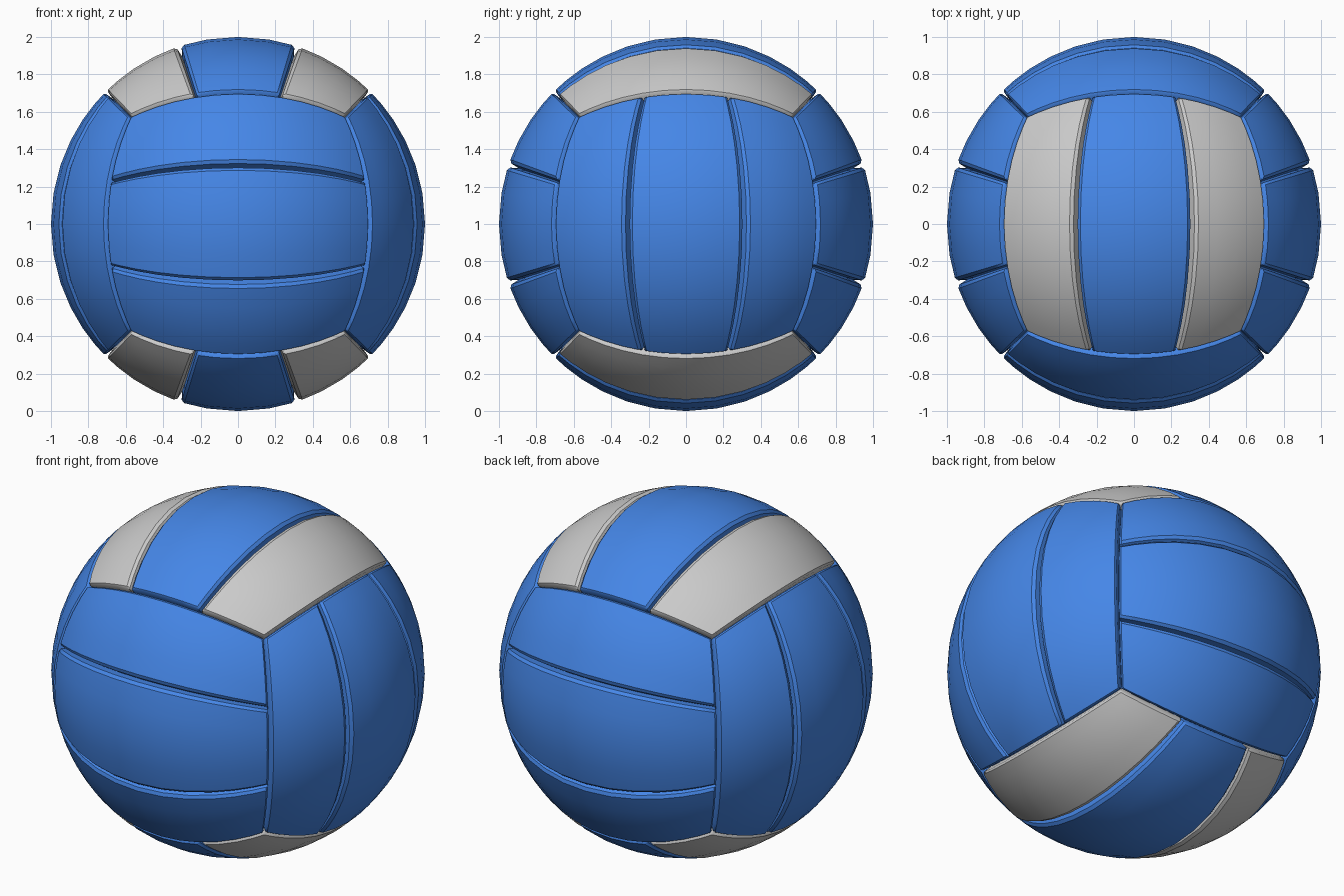
import bpy, bmesh
from mathutils import Vector

if "Cube" in bpy.data.objects:
    bpy.data.objects.remove(bpy.data.objects["Cube"])

blue = bpy.data.materials.new("blue")
blue.diffuse_color = (0.06, 0.24, 0.8, 1)
blue.use_nodes = True
blue.node_tree.nodes["Principled BSDF"].inputs["Base Color"].default_value = blue.diffuse_color

X, Y, Z = Vector((1, 0, 0)), Vector((0, 1, 0)), Vector((0, 0, 1))
RADII = (0.945, 0.988, 1.0)      # seam bottom, rim of the bevel, full ball surface
INSET = (0.0, 0.013, 0.034)      # distance of those rings from the seam


def spaced(a, b, n):
    """Evenly spaced cuts from a to b, with the bevel rings at both ends."""
    inner = [a + (b - a) * i / n for i in range(1, n)]
    return [a + d for d in INSET] + inner + [b - d for d in reversed(INSET)]


def panel(name, normal, along, across, a, b, mat):
    us, vs = spaced(-1, 1, 12), spaced(a, b, 4)
    bm = bmesh.new()
    grid = []
    for i, u in enumerate(us):
        row = []
        for j, v in enumerate(vs):
            ring = min(i, j, len(us) - 1 - i, len(vs) - 1 - j, 2)
            p = (normal + along * u + across * v).normalized() * RADII[ring]
            row.append(bm.verts.new(p + Z))
        grid.append(row)
    for i in range(len(us) - 1):
        for j in range(len(vs) - 1):
            bm.faces.new((grid[i][j], grid[i + 1][j], grid[i + 1][j + 1], grid[i][j + 1]))
    # make every panel face outwards
    bm.normal_update()
    mid = bm.faces[:][len(bm.faces) // 2]
    if mid.normal.dot(normal) < 0:
        bmesh.ops.reverse_faces(bm, faces=bm.faces[:])
    me = bpy.data.meshes.new(name)
    bm.to_mesh(me)
    bm.free()
    ob = bpy.data.objects.new(name, me)
    bpy.context.collection.objects.link(ob)
    if mat:
        me.materials.append(mat)
    bpy.ops.object.select_all(action='DESELECT')
    ob.select_set(True)
    bpy.context.view_layer.objects.active = ob
    bpy.ops.object.shade_smooth_by_angle(angle=0.6)


# six sides of three strips each, the strip direction turning from side to side
sides = [("front", -Y, X, Z), ("back", Y, X, Z),
         ("right", X, Z, Y), ("left", -X, Z, Y),
         ("top", Z, Y, X), ("bottom", -Z, Y, X)]
for side, normal, along, across in sides:
    for k in range(3):
        # outer strips on top and bottom stay grey
        grey = side in ("top", "bottom") and k != 1
        panel(f"{side}_panel_{k + 1}", normal, along, across,
              -1 + 2 * k / 3, -1 + 2 * (k + 1) / 3, None if grey else blue)
